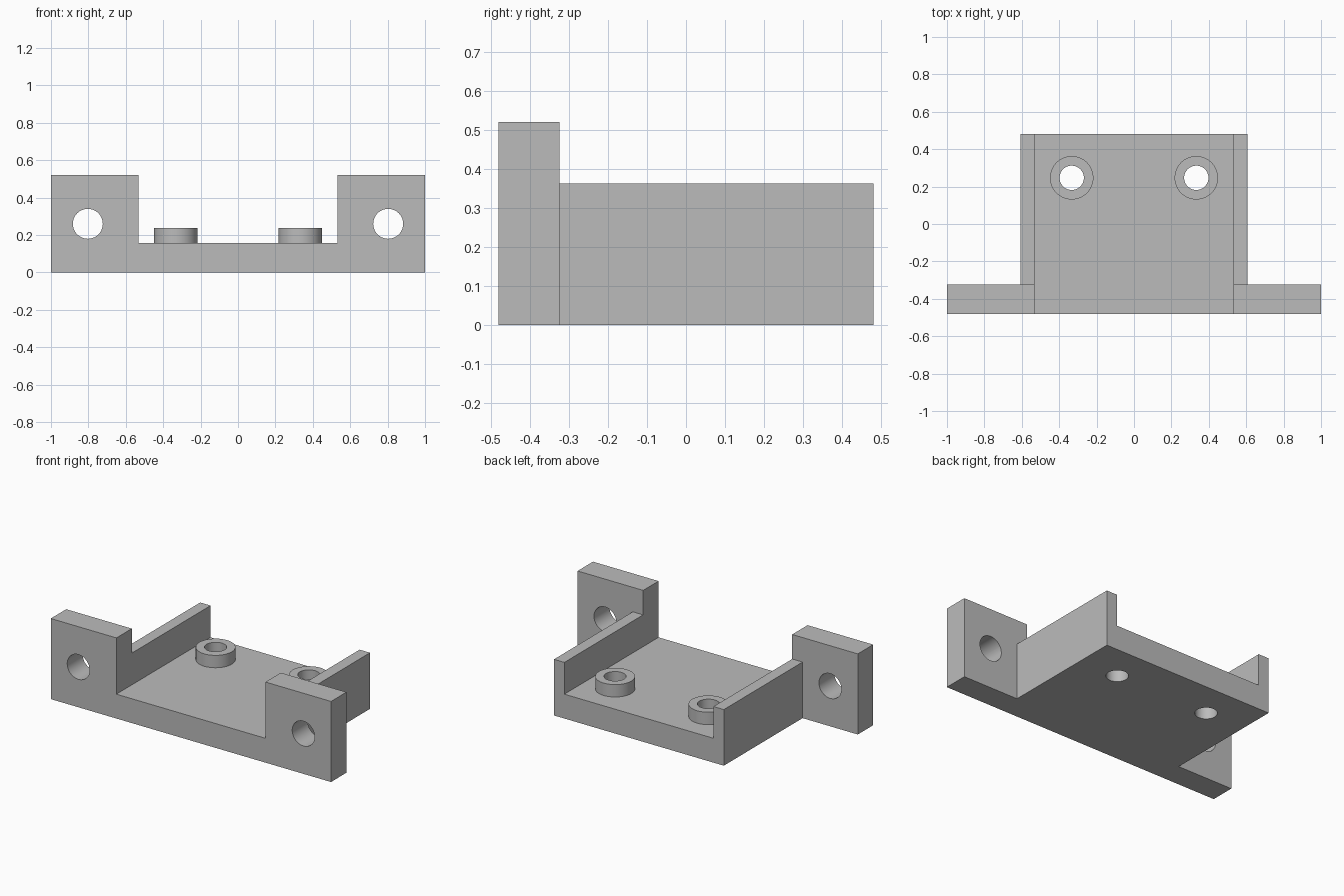
import bpy
import bmesh
from math import radians
from mathutils import Matrix, Vector

cube = bpy.data.objects.get("Cube")
if cube:
    bpy.data.objects.remove(cube, do_unlink=True)

grey = bpy.data.materials.new("plain grey")
grey.use_nodes = True
colour = (0.5, 0.5, 0.5, 1)
grey.diffuse_color = colour
grey.node_tree.nodes["Principled BSDF"].inputs["Base Color"].default_value = colour

BACK, FRONT, EAR_BACK = 0.48, -0.48, -0.323
FLOOR, WALL_TOP, EAR_TOP = 0.157, 0.362, 0.52
INNER, OUTER = 0.532, 0.606


def add_object(name, bm):
    bmesh.ops.recalc_face_normals(bm, faces=bm.faces)
    mesh = bpy.data.meshes.new(name)
    bm.to_mesh(mesh)
    bm.free()
    mesh.materials.append(grey)
    obj = bpy.data.objects.new(name, mesh)
    bpy.context.collection.objects.link(obj)
    return obj


def extrude_profile(name, points, y0, y1):
    """Extrude an x-z outline along y."""
    bm = bmesh.new()
    face = bm.faces.new([bm.verts.new((x, y0, z)) for x, z in points])
    geom = bmesh.ops.extrude_face_region(bm, geom=[face])["geom"]
    verts = [g for g in geom if isinstance(g, bmesh.types.BMVert)]
    bmesh.ops.translate(bm, verts=verts, vec=(0, y1 - y0, 0))
    return add_object(name, bm)


def cylinder(name, centre, radius, depth, axis="Z"):
    bm = bmesh.new()
    turn = Matrix.Rotation(radians(90), 4, "X") if axis == "Y" else Matrix()
    bmesh.ops.create_cone(bm, cap_ends=True, segments=64, radius1=radius,
                          radius2=radius, depth=depth,
                          matrix=Matrix.Translation(Vector(centre)) @ turn)
    return add_object(name, bm)


def combine(target, tool, operation):
    mod = target.modifiers.new(operation.title(), "BOOLEAN")
    mod.operation = operation
    mod.solver = "EXACT"
    mod.object = tool
    bpy.context.view_layer.objects.active = target
    bpy.ops.object.modifier_apply(modifier=mod.name)
    bpy.data.objects.remove(tool, do_unlink=True)


# Tray: floor with a low wall along each side
half = [(OUTER, 0), (OUTER, WALL_TOP), (INNER, WALL_TOP), (INNER, FLOOR)]
bracket = extrude_profile("mounting_bracket",
                          half + [(-x, z) for x, z in reversed(half)],
                          FRONT, BACK)

# Front mounting ears and raised floor bosses
for side in (-1, 1):
    ear = [(side * x, z) for x, z in
           ((INNER, 0), (1, 0), (1, EAR_TOP), (INNER, EAR_TOP))]
    combine(bracket, extrude_profile("ear", ear, FRONT, EAR_BACK), "UNION")
    combine(bracket, cylinder("boss", (side * 0.333, 0.247, 0.16), 0.116, 0.154),
            "UNION")

# Screw holes through the ears and bosses
for side in (-1, 1):
    combine(bracket, cylinder("ear_hole", (side * 0.803, -0.4, 0.26), 0.08, 0.5, "Y"),
            "DIFFERENCE")
    combine(bracket, cylinder("boss_hole", (side * 0.333, 0.247, 0.1), 0.065, 0.6),
            "DIFFERENCE")

# Smooth the round surfaces, keep edges sharp
bpy.ops.object.select_all(action="DESELECT")
bracket.select_set(True)
bpy.context.view_layer.objects.active = bracket
bpy.ops.object.shade_smooth_by_angle(angle=radians(30))
